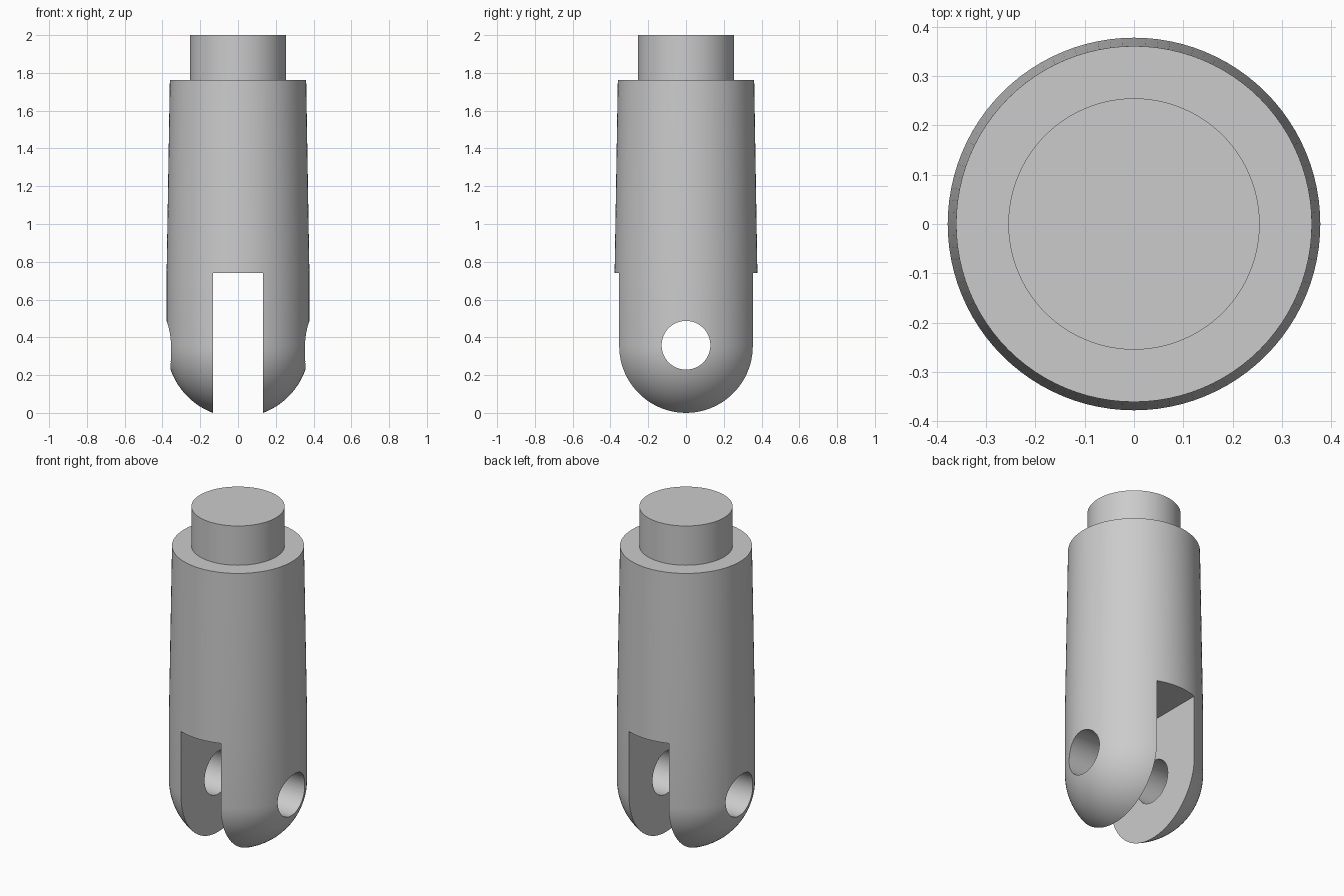
import bpy, bmesh, math
from mathutils import Matrix, Vector

cube = bpy.data.objects.get("Cube")
if cube:
    bpy.data.objects.remove(cube, do_unlink=True)

RADIUS = 0.378        # body and rounded end
CENTRE = 0.354        # height of the rounded end's centre
SLOT_HALF = 0.133
SLOT_TOP = 0.74
HOLE_RADIUS = 0.129

grey = bpy.data.materials.new("plain_grey")
grey.use_nodes = True
grey.diffuse_color = (0.6, 0.6, 0.6, 1)
grey.node_tree.nodes["Principled BSDF"].inputs["Base Color"].default_value = (0.6, 0.6, 0.6, 1)


def make_object(name, bm):
    bmesh.ops.recalc_face_normals(bm, faces=bm.faces)
    mesh = bpy.data.meshes.new(name)
    bm.to_mesh(mesh)
    bm.free()
    mesh.materials.append(grey)
    obj = bpy.data.objects.new(name, mesh)
    bpy.context.collection.objects.link(obj)
    return obj


def lathe(name, profile, steps=96):
    bm = bmesh.new()
    verts = [bm.verts.new((r, 0, z)) for r, z in profile]
    edges = [bm.edges.new(pair) for pair in zip(verts, verts[1:])]
    bmesh.ops.spin(bm, geom=verts + edges, cent=(0, 0, 0), axis=(0, 0, 1),
                   angle=math.tau, steps=steps, use_duplicate=False)
    bmesh.ops.remove_doubles(bm, verts=bm.verts, dist=1e-5)
    return make_object(name, bm)


# Turned body: round end, straight skirt, slight taper, shoulder and stub
profile = []
for i in range(25):
    a = math.pi / 2 * i / 24
    profile.append((RADIUS * math.sin(a), CENTRE - RADIUS * math.cos(a)))
profile += [(RADIUS, SLOT_TOP), (0.361, 1.763), (0.255, 1.763), (0.255, 2.0), (0, 2.0)]
body = lathe("clevis_body", profile)

# Slot cutter running front to back
bm = bmesh.new()
bmesh.ops.create_cube(bm, size=1, matrix=Matrix.Translation((0, 0, SLOT_TOP - 0.5))
                      @ Matrix.Diagonal(Vector((2 * SLOT_HALF, 1, 1, 1))))
bmesh.ops.translate(bm, verts=[v for v in bm.verts if v.co.z < 0], vec=(0, 0, -0.2))
slot = make_object("slot_cutter", bm)

# Pin hole cutter running side to side
bm = bmesh.new()
bmesh.ops.create_cone(bm, cap_ends=True, segments=64, radius1=HOLE_RADIUS,
                      radius2=HOLE_RADIUS, depth=1.2,
                      matrix=Matrix.Translation((0, 0, 0.358))
                      @ Matrix.Rotation(math.pi / 2, 4, "Y"))
hole = make_object("pin_hole_cutter", bm)

# Cut the fork and the pin hole
bpy.ops.object.select_all(action="DESELECT")
bpy.context.view_layer.objects.active = body
body.select_set(True)
for cutter in (slot, hole):
    cutter.hide_render = True
    mod = body.modifiers.new(cutter.name, "BOOLEAN")
    mod.operation = "DIFFERENCE"
    mod.solver = "EXACT"
    mod.object = cutter
    bpy.ops.object.modifier_apply(modifier=mod.name)
for cutter in (slot, hole):
    bpy.data.objects.remove(cutter, do_unlink=True)

bpy.ops.object.shade_smooth_by_angle(angle=math.radians(30))
